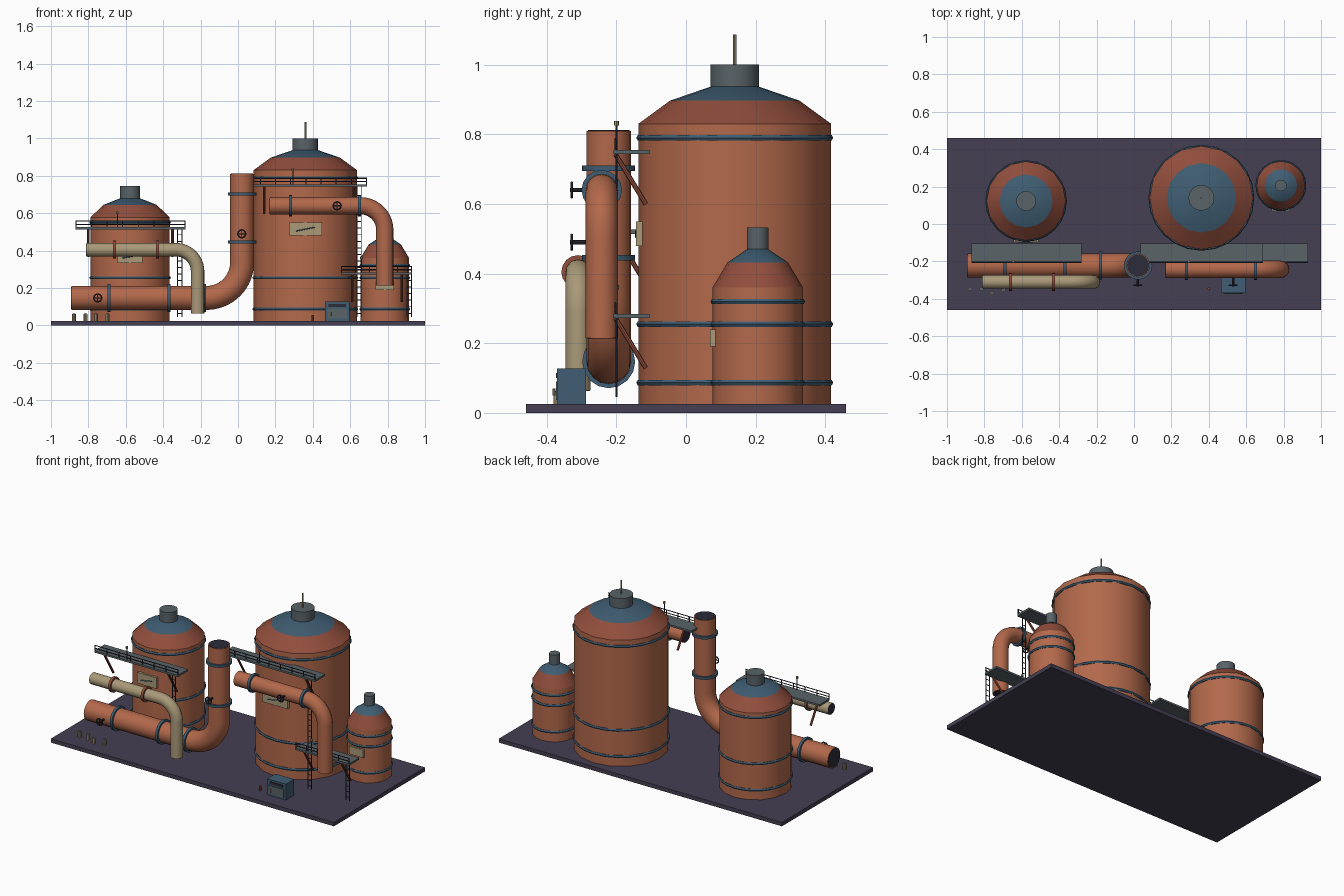
import bpy, math
from mathutils import Vector

if "Cube" in bpy.data.objects:
    bpy.data.objects.remove(bpy.data.objects["Cube"])

def mat(name, r, g, b):
    m = bpy.data.materials.new(name)
    m.diffuse_color = (r, g, b, 1)
    m.use_nodes = True
    m.node_tree.nodes["Principled BSDF"].inputs["Base Color"].default_value = m.diffuse_color
    return m

RUST = mat("rust", .45, .14, .07)
ROOF = mat("roof_red", .28, .075, .045)
BLUE = mat("steel_blue", .05, .11, .17)
TAN = mat("tan", .40, .32, .19)
GREY = mat("grey", .10, .125, .14)
BASE = mat("slab", .06, .05, .085)
DARK = mat("dark", .025, .025, .04)

def finish(o, name, m, smooth=True):
    o.name = name
    o.data.materials.append(m)
    if smooth:
        bpy.context.view_layer.objects.active = o
        o.select_set(True)
        bpy.ops.object.shade_smooth_by_angle(angle=math.radians(35))
        o.select_set(False)
    return o

def box(name, lo, hi, m):
    lo, hi = Vector(lo), Vector(hi)
    bpy.ops.mesh.primitive_cube_add(size=1, location=(lo + hi) / 2)
    o = bpy.context.object
    o.scale = hi - lo
    return finish(o, name, m, False)

def rod(name, a, b, r, m, n=8):
    a, b = Vector(a), Vector(b)
    bpy.ops.mesh.primitive_cylinder_add(vertices=n, radius=r, depth=(b - a).length, location=(a + b) / 2)
    o = bpy.context.object
    o.rotation_euler = (b - a).to_track_quat('Z', 'Y').to_euler()
    return finish(o, name, m)

def cone(name, x, y, z0, z1, r0, r1, m):
    bpy.ops.mesh.primitive_cone_add(vertices=16, radius1=r0, radius2=r1, depth=z1 - z0, location=(x, y, (z0 + z1) / 2))
    return finish(bpy.context.object, name, m)

def ring(name, loc, R, r, m, axis=(0, 0, 1), n=24):
    bpy.ops.mesh.primitive_torus_add(major_segments=n, minor_segments=6, major_radius=R, minor_radius=r, location=loc)
    o = bpy.context.object
    o.rotation_euler = Vector(axis).to_track_quat('Z', 'Y').to_euler()
    return finish(o, name, m)

# ground slab
box("base_slab", (-1, -.46, 0), (1, .46, .025), BASE)

# tanks: body, two-step roof, neck and hoop bands
def tank(name, x, y, r, steps, neck_r, bands):
    z1, z2, z3, z4 = steps
    mid = r * .67
    cone(name + "_body", x, y, .025, z1, r, r, RUST)
    cone(name + "_roof_lower", x, y, z1, z2, r, mid, ROOF)
    cone(name + "_roof_upper", x, y, z2, z3, mid, neck_r, BLUE)
    cone(name + "_neck", x, y, z3 - .01, z4, neck_r, neck_r, GREY)
    for z in bands:
        ring(name + "_band", (x, y, z), r - .003, .009, BLUE)

tank("left_tank", -.577, .123, .212, (.578, .645, .68, .745), .053, (.087, .255, .55))
tank("main_tank", .36, .14, .277, (.83, .897, .937, 1.0), .069, (.087, .255, .79))
tank("small_tank", .785, .206, .13, (.36, .432, .47, .533), .031, (.087, .255, .32))
rod("main_tank_mast", (.36, .14, 1), (.36, .14, 1.087), .005, TAN)

# pipes: a horizontal run, an elbow, then a vertical run
def pipe(name, y, r, x0, z, xv, z_end, bend, m, flanges, fm):
    s = 1 if z_end > z else -1
    pts = [(x0, z)]
    for i in range(11):
        a = math.pi / 2 * i / 10
        pts.append((xv - bend + bend * math.sin(a), z + s * bend * (1 - math.cos(a))))
    pts.append((xv, z_end))
    c = bpy.data.curves.new(name, 'CURVE')
    c.dimensions = '3D'
    c.bevel_depth = r
    c.bevel_resolution = 6
    c.use_fill_caps = True
    sp = c.splines.new('POLY')
    sp.points.add(len(pts) - 1)
    for p, (px, pz) in zip(sp.points, pts):
        p.co = (px, y, pz, 1)
    o = bpy.data.objects.new(name, c)
    bpy.context.collection.objects.link(o)
    bpy.context.view_layer.objects.active = o
    o.select_set(True)
    bpy.ops.object.convert(target='MESH')
    o = bpy.context.object
    o.data.materials.clear()
    o.select_set(False)
    finish(o, name, m)
    # dark pipe mouths
    rod(name + "_mouth", (x0 - .002, y, z), (x0 + .01, y, z), r * .93, DARK, 16)
    rod(name + "_mouth", (xv, y, z_end + s * .002), (xv, y, z_end - s * .01), r * .93, DARK, 16)
    for axis, t in flanges:
        if axis == 'x':
            rod(name + "_flange", (t - .008, y, z), (t + .008, y, z), r + .012, fm, 16)
        else:
            rod(name + "_flange", (xv, y, t - .008), (xv, y, t + .008), r + .012, fm, 16)

pipe("big_pipe", -.222, .064, -.89, .147, .022, .81, .19, RUST,
     [('x', -.69), ('x', -.37), ('x', -.18), ('z', .445), ('z', .703)], BLUE)
pipe("upper_pipe", -.242, .046, .17, .64, .785, .215, .13, RUST, [('x', .28), ('x', .65)], BLUE)
pipe("tan_pipe", -.31, .036, -.81, .405, -.216, .065, .115, TAN, [('x', -.66), ('x', -.43)], ROOF)

# valve handwheels
for x, y, z in ((.02, -.28, .49), (.53, -.28, .64), (-.75, -.28, .147)):
    w = -.328
    rod("valve_stem", (x, y, z), (x, w - .005, z), .006, DARK)
    ring("valve_wheel", (x, w, z), .021, .004, DARK, (0, 1, 0), 16)
    rod("valve_spoke", (x - .021, w, z), (x + .021, w, z), .003, DARK, 6)
    rod("valve_spoke", (x, w, z - .021), (x, w, z + .021), .003, DARK, 6)

# walkways with railing, braces, ladder and lamp
def walkway(name, x0, x1, z, ladder_x, lamp_x, braces):
    box(name + "_deck", (x0, -.208, z - .006), (x1, -.105, z + .006), GREY)
    for dz in (.02, .038):
        rod(name + "_rail", (x0, -.203, z + dz), (x1, -.203, z + dz), .003, DARK, 6)
    n = max(2, round((x1 - x0) / .08))
    for i in range(n + 1):
        x = x0 + .003 + (x1 - x0 - .006) * i / n
        rod(name + "_post", (x, -.203, z), (x, -.203, z + .038), .003, DARK, 6)
    for x in braces:
        rod(name + "_brace", (x, -.203, z - .005), (x, -.115, z - .15), .007, ROOF)
    for dx in (-.012, .012):
        rod(name + "_ladder_side", (ladder_x + dx, -.2, .045), (ladder_x + dx, -.2, z), .003, DARK, 6)
    for i in range(int((z - .06) / .035)):
        h = .065 + i * .035
        rod(name + "_rung", (ladder_x - .012, -.2, h), (ladder_x + .012, -.2, h), .0025, DARK, 6)
    rod(name + "_lamp_pole", (lamp_x, -.2, z), (lamp_x, -.2, z + .08), .003, DARK, 6)
    rod(name + "_lamp", (lamp_x, -.2, z + .077), (lamp_x, -.2, z + .09), .007, TAN)

walkway("left_walkway", -.87, -.28, .52, -.312, -.645, (-.8, -.35))
walkway("main_walkway", .035, .69, .749, .647, .293, (.14, .62))
walkway("small_walkway", .55, .93, .278, .915, .66, (.61, .875))

# tank plates
box("left_plate", (-.645, -.096, .335), (-.51, -.08, .405), TAN)
box("main_plate", (.275, -.143, .48), (.45, -.125, .55), TAN)
box("small_plate", (.735, .069, .19), (.835, .085, .24), TAN)
rod("plate_mark", (.31, -.144, .505), (.41, -.144, .525), .003, BLUE, 6)
rod("plate_mark", (-.62, -.097, .36), (-.54, -.097, .375), .003, BLUE, 6)

# control cabinet
box("control_box", (.465, -.37, .025), (.597, -.287, .127), BLUE)
box("control_door", (.478, -.374, .037), (.584, -.368, .09), GREY)
box("control_slot", (.485, -.374, .1), (.577, -.368, .115), DARK)
rod("control_handle", (.495, -.379, .05), (.495, -.379, .07), .004, TAN)

# small drums and bottle
for x, y in ((-.877, -.347), (-.815, -.347), (-.76, -.37), (-.698, -.35)):
    rod("small_drum", (x, y, .025), (x, y, .06), .011, TAN, 10)
    rod("small_drum_lid", (x, y, .06), (x, y, .063), .008, GREY, 10)
rod("red_bottle", (.4, -.345, .025), (.4, -.345, .055), .007, ROOF)
